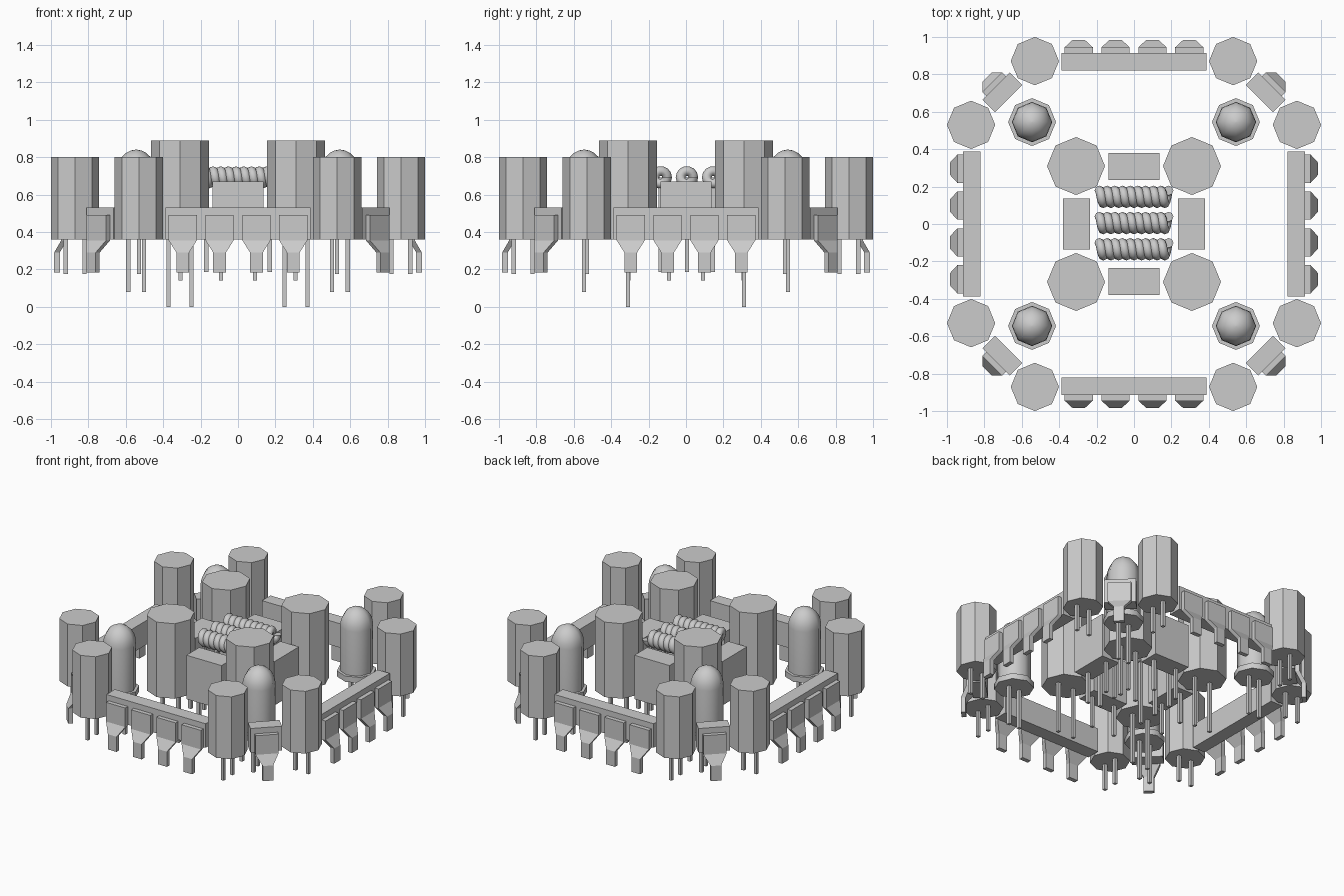
import bpy, bmesh, math
from mathutils import Matrix, Vector

cube = bpy.data.objects.get("Cube")
if cube:
    bpy.data.objects.remove(cube)

grey = bpy.data.materials.new("plain_grey")
grey.use_nodes = True
COLOUR = (0.6, 0.6, 0.6, 1)
grey.diffuse_color = COLOUR
grey.node_tree.nodes["Principled BSDF"].inputs["Base Color"].default_value = COLOUR

BASE = 0.36  # underside of every component


def finish(name, bm, matrix=Matrix(), smooth=None):
    bmesh.ops.recalc_face_normals(bm, faces=bm.faces)
    mesh = bpy.data.meshes.new(name)
    bm.to_mesh(mesh)
    bm.free()
    mesh.materials.append(grey)
    obj = bpy.data.objects.new(name, mesh)
    bpy.context.collection.objects.link(obj)
    obj.matrix_world = matrix
    if smooth:
        bpy.ops.object.select_all(action='DESELECT')
        obj.select_set(True)
        bpy.context.view_layer.objects.active = obj
        bpy.ops.object.shade_smooth_by_angle(angle=math.radians(smooth))
    return obj


def add_box(bm, x, y, z0, z1, sx, sy):
    m = Matrix.Translation((x, y, (z0 + z1) / 2)) @ Matrix.Diagonal((sx, sy, z1 - z0, 1))
    bmesh.ops.create_cube(bm, size=1, matrix=m)


def loft(bm, rings, caps=True):
    rows = [[bm.verts.new(p) for p in ring] for ring in rings]
    n = len(rows[0])
    for a, b in zip(rows, rows[1:]):
        for i in range(n):
            bm.faces.new((a[i], a[(i + 1) % n], b[(i + 1) % n], b[i]))
    if caps:
        bm.faces.new(rows[0])
        bm.faces.new(rows[-1])


def octagon(r, z):
    return [(r * math.cos(i * math.pi / 4), r * math.sin(i * math.pi / 4), z) for i in range(8)]


def add_legs(bm, offset, bottom, along_y=False, top=BASE, size=0.022):
    for s in (-1, 1):
        x, y = (0, s * offset) if along_y else (s * offset, 0)
        add_box(bm, x, y, bottom, top + 0.01, size, size)


def capacitor(name, x, y, r, top, offset, bottom, along_y=False):
    bm = bmesh.new()
    loft(bm, [octagon(r, BASE), octagon(r, top)])
    add_legs(bm, offset, bottom, along_y)
    finish(name, bm, Matrix.Translation((x, y, 0)))


def lamp(x, y):
    # flange, straight body and rounded dome in one turned shape
    bm = bmesh.new()
    rings = [octagon(0.128, BASE), octagon(0.128, 0.4), octagon(0.108, 0.4)]
    for i in range(6):
        a = i * math.pi / 12
        rings.append(octagon(0.108 * math.cos(a), 0.71 + 0.13 * math.sin(a)))
    rings.append(octagon(0.004, 0.84))
    loft(bm, rings)
    add_legs(bm, 0.042, 0.08)
    finish("lamp", bm, Matrix.Translation((x, y, 0)), smooth=50)


def pin_chip(name, radius, angle, length, pins):
    bm = bmesh.new()
    add_box(bm, 0, 0, BASE, 0.53, length, 0.095)
    # wide plate, sloping taper, narrow foot
    profile = [(0.047, 0.49, 0.075), (0.047, 0.355, 0.075),
               (0.085, 0.29, 0.034), (0.085, 0.183, 0.034)]
    for i in range(pins):
        cx = (i - (pins - 1) / 2) * 0.197
        loft(bm, [[(cx - w, y, z), (cx + w, y, z), (cx + w, y + 0.03, z), (cx - w, y + 0.03, z)]
                  for y, z, w in profile])
    finish(name, bm, Matrix.Rotation(angle, 4, 'Z') @ Matrix.Translation((0, radius, 0)))


def coil(y):
    # wire wound along x with a leg at each end
    bm = bmesh.new()
    turns, steps, sides, wire, wind = 9, 14, 8, 0.026, 0.034
    rings = []
    for i in range(turns * steps + 1):
        a = 2 * math.pi * i / steps
        x = (i / (turns * steps) - 0.5) * 0.37
        out = Vector((0, math.cos(a), math.sin(a)))
        centre = out * wind + Vector((x, 0, 0.692))
        rings.append([centre + wire * (math.cos(b) * out + math.sin(b) * Vector((1, 0, 0)))
                      for b in (2 * math.pi * k / sides for k in range(sides))])
    loft(bm, rings)
    add_legs(bm, 0.17, 0.185, top=0.68)
    finish("wire_coil", bm, Matrix.Translation((0, y, 0)), smooth=60)


# Round capacitors and lamps, mirrored into all four quadrants
for sx in (-1, 1):
    for sy in (-1, 1):
        capacitor("inner_capacitor", sx * 0.31, sy * 0.31, 0.155, 0.89, 0.062, 0)
        capacitor("outer_capacitor", sx * 0.53, sy * 0.871, 0.129, 0.8, 0.05, 0.175, True)
        capacitor("outer_capacitor", sx * 0.871, sy * 0.53, 0.129, 0.8, 0.05, 0.175)
        lamp(sx * 0.545, sy * 0.545)

# Pin chips around the rim
for k in range(4):
    pin_chip("side_chip", 0.868, k * math.pi / 2, 0.775, 4)
    pin_chip("corner_chip", 0.995, (k + 0.5) * math.pi / 2, 0.205, 1)

# Box capacitors around the centre
for k in range(4):
    bm = bmesh.new()
    add_box(bm, 0, 0, BASE, 0.67, 0.275, 0.145)
    add_legs(bm, 0.09, 0.14)
    finish("box_capacitor", bm,
           Matrix.Rotation(k * math.pi / 2, 4, 'Z') @ Matrix.Translation((0, 0.308, 0)))

# Central coils
for y in (-0.135, 0.005, 0.145):
    coil(y)
